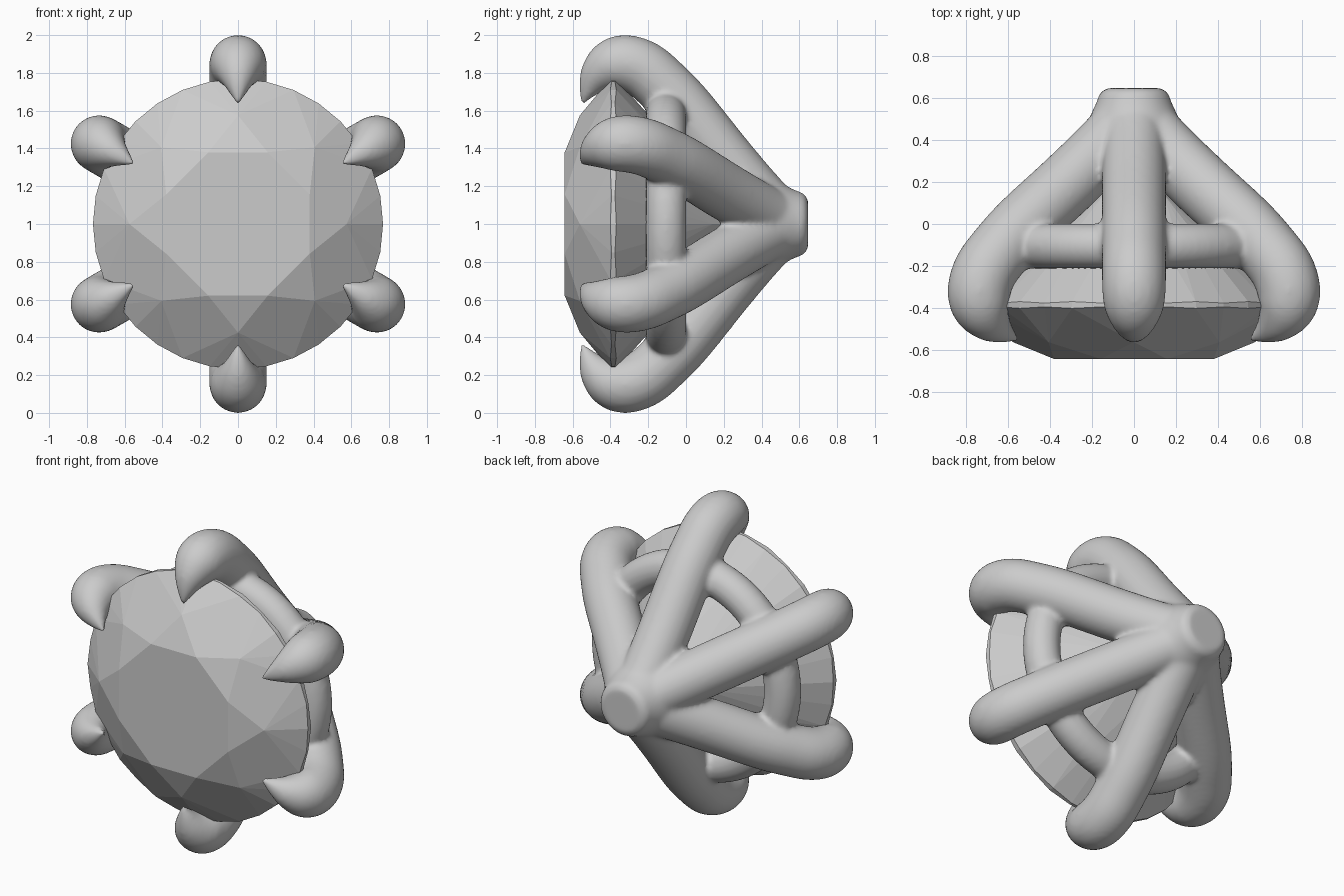
import bpy, bmesh
from math import sin, cos, pi, radians
from mathutils import Vector

if "Cube" in bpy.data.objects:
    bpy.data.objects.remove(bpy.data.objects["Cube"])


def polar(r, a, y):
    return Vector((r * cos(a), y, 1 + r * sin(a)))


def make(name, bm):
    bmesh.ops.recalc_face_normals(bm, faces=bm.faces[:])
    me = bpy.data.meshes.new(name)
    bm.to_mesh(me)
    bm.free()
    ob = bpy.data.objects.new(name, me)
    bpy.context.collection.objects.link(ob)
    return ob


def skin(bm, rings, closed=False):
    # bridge rings of points; cap the ends unless the loop is closed
    vs = [[bm.verts.new(p) for p in ring] for ring in rings]
    n = len(vs[0])
    pairs = list(zip(vs, vs[1:])) + ([(vs[-1], vs[0])] if closed else [])
    for a, b in pairs:
        for i in range(n):
            j = (i + 1) % n
            bm.faces.new((a[i], a[j], b[j], b[i]))
    if not closed:
        bm.faces.new(vs[0])
        bm.faces.new(vs[-1])


def catmull(pts, steps=6):
    p = [Vector(q) for q in pts]
    p = [2 * p[0] - p[1]] + p + [2 * p[-1] - p[-2]]
    out = []
    for a, b, c, d in zip(p, p[1:], p[2:], p[3:]):
        for k in range(steps):
            t = k / steps
            out.append(0.5 * (2 * b + (c - a) * t + (2 * a - 5 * b + 4 * c - d) * t ** 2
                              + (3 * b - a - 3 * c + d) * t ** 3))
    return out + [p[-2]]


# Setting: six hooked claws, a support ring and a flat-ended hub, fused smoothly
bm = bmesh.new()
claw = catmull([  # (y, distance from axis, thickness radius)
    (-0.55, 0.635, 0.008), (-0.512, 0.72, 0.06), (-0.465, 0.785, 0.105),
    (-0.40, 0.832, 0.14), (-0.32, 0.85, 0.151), (-0.22, 0.815, 0.153),
    (-0.12, 0.73, 0.153), (0.0, 0.605, 0.153), (0.2, 0.355, 0.153),
    (0.36, 0.17, 0.15), (0.47, 0.06, 0.145)])
N = 24
for k in range(6):
    a = radians(30 + 60 * k)
    side = Vector((-sin(a), 0, cos(a)))
    rings = []
    for i, q in enumerate(claw):
        t = claw[min(i + 1, len(claw) - 1)] - claw[max(i - 1, 0)]
        ty, tr = Vector((t.x, t.y)).normalized()
        nrm = Vector((-ty * cos(a), tr, -ty * sin(a)))
        c = polar(q.y, a, q.x)
        rings.append([c + q.z * (cos(u) * nrm + sin(u) * side)
                      for u in (2 * pi * j / N for j in range(N))])
    skin(bm, rings)

skin(bm, [[polar(0.6 + 0.107 * cos(u), 2 * pi * k / 72, -0.105 + 0.107 * sin(u))
           for u in (2 * pi * j / N for j in range(N))] for k in range(72)], closed=True)

hub = [(0.25, 0.1), (0.4, 0.25), (0.5, 0.215), (0.58, 0.178), (0.615, 0.166), (0.635, 0.15), (0.646, 0.125)]
skin(bm, [[polar(r, 2 * pi * j / 48, y) for j in range(48)] for y, r in hub])

setting = make("claw_setting", bm)
rm = setting.modifiers.new("fuse", 'REMESH')
rm.mode = 'VOXEL'
rm.voxel_size = 0.015
rm.use_smooth_shade = True
sm = setting.modifiers.new("fillet", 'SMOOTH')
sm.factor = 0.5
sm.iterations = 8

# Gemstone: brilliant cut, built as the hull of its facet corners
bm = bmesh.new()
for k in range(8):
    a = k * pi / 4
    bm.verts.new(polar(0.411, a + pi / 8, -0.642))   # table
    bm.verts.new(polar(0.575, a, -0.562))            # star facet tips
    bm.verts.new(polar(0.2, a, 0.14))                # lower facet tips
for k in range(32):
    a = k * pi / 16
    w = 0.016 if k % 2 == 0 else 0.009               # scalloped girdle
    bm.verts.new(polar(0.768, a, -0.385 - w))
    bm.verts.new(polar(0.768, a, -0.385 + w))
bm.verts.new(polar(0, 0, 0.3))                       # culet
bmesh.ops.convex_hull(bm, input=bm.verts[:])
bmesh.ops.dissolve_limit(bm, angle_limit=radians(1), verts=bm.verts[:], edges=bm.edges[:])
make("gemstone", bm)
